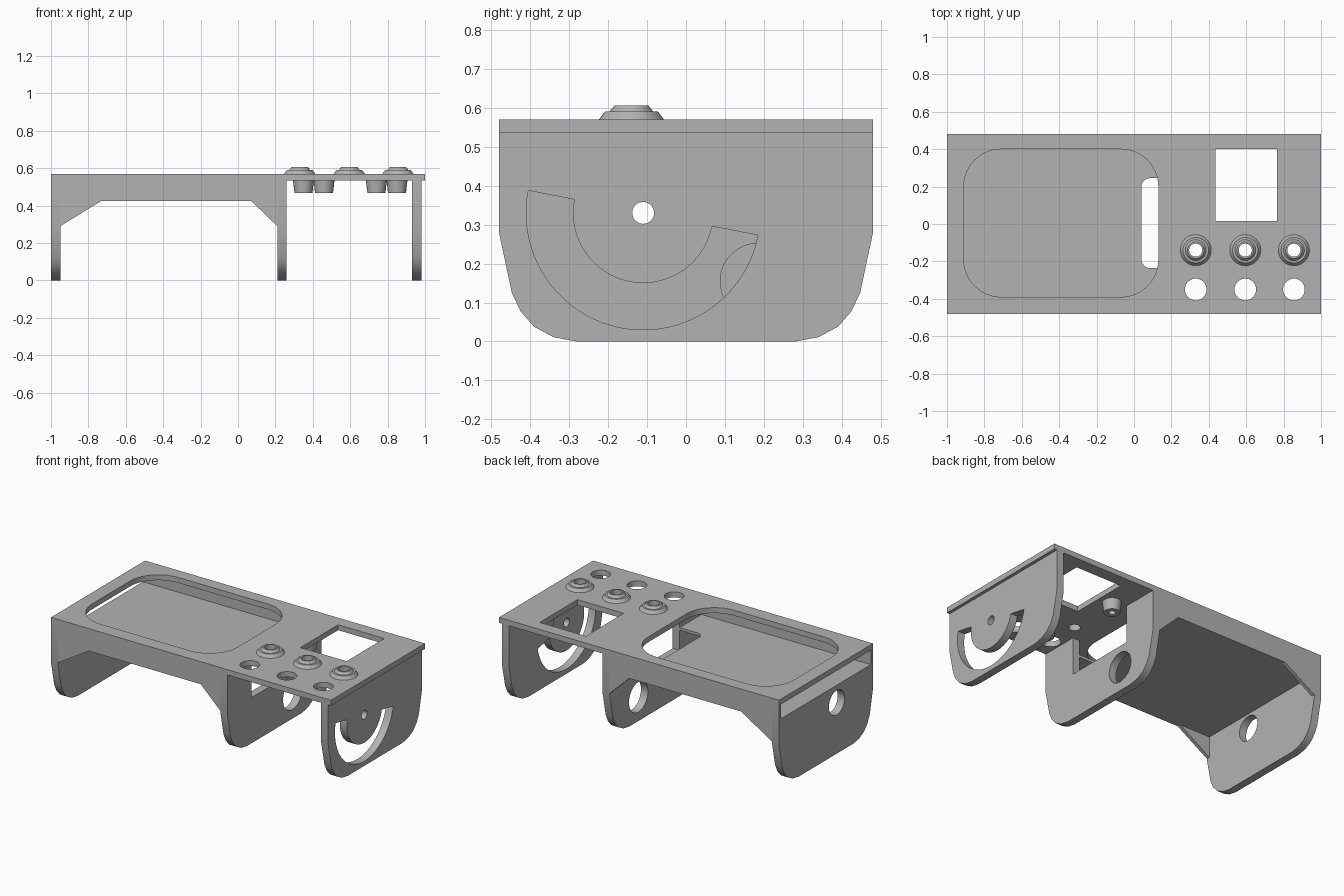
import bpy, bmesh
from math import cos, sin, radians, pi

cube = bpy.data.objects.get("Cube")
if cube:
    bpy.data.objects.remove(cube, do_unlink=True)

# One plain grey plastic
grey = bpy.data.materials.new("grey_plastic")
grey.use_nodes = True
colour = (0.45, 0.45, 0.45, 1)
grey.diffuse_color = colour
grey.node_tree.nodes["Principled BSDF"].inputs["Base Color"].default_value = colour


def arc(cx, cy, r, a0, a1, n=12):
    """Points along an arc, angles in degrees."""
    angles = [radians(a0 + (a1 - a0) * i / n) for i in range(n + 1)]
    return [(cx + r * cos(a), cy + r * sin(a)) for a in angles]


def circle(cx, cy, r, n=40):
    return arc(cx, cy, r, 0, 360, n)[:-1]


def rect(x0, y0, x1, y1):
    return [(x0, y0), (x1, y0), (x1, y1), (x0, y1)]


def rounded(x0, y0, x1, y1, r):
    return (arc(x1 - r, y1 - r, r, 0, 90) + arc(x0 + r, y1 - r, r, 90, 180)
            + arc(x0 + r, y0 + r, r, 180, 270) + arc(x1 - r, y0 + r, r, 270, 360))


def make(name, bm):
    bmesh.ops.recalc_face_normals(bm, faces=bm.faces)
    mesh = bpy.data.meshes.new(name)
    bm.to_mesh(mesh)
    bm.free()
    mesh.materials.append(grey)
    obj = bpy.data.objects.new(name, mesh)
    bpy.context.collection.objects.link(obj)
    return obj


def prism(name, outline, axis, lo, hi):
    """Extrude a 2D outline along one axis."""
    place = {"x": lambda p, t: (t, p[0], p[1]),
             "y": lambda p, t: (p[0], t, p[1]),
             "z": lambda p, t: (p[0], p[1], t)}[axis]
    bm = bmesh.new()
    bottom = [bm.verts.new(place(p, lo)) for p in outline]
    top = [bm.verts.new(place(p, hi)) for p in outline]
    bm.faces.new(bottom)
    bm.faces.new(top)
    for i in range(len(outline)):
        j = (i + 1) % len(outline)
        bm.faces.new((bottom[i], bottom[j], top[j], top[i]))
    return make(name, bm)


def lathe(name, profile, x, y, n=40):
    """Revolve a closed (radius, z) profile into a ring."""
    bm = bmesh.new()
    rings = [[bm.verts.new((x + r * cos(2 * pi * k / n), y + r * sin(2 * pi * k / n), z))
              for r, z in profile] for k in range(n)]
    m = len(profile)
    for k in range(n):
        a, b = rings[k], rings[(k + 1) % n]
        for i in range(m):
            j = (i + 1) % m
            bm.faces.new((a[i], b[i], b[j], a[j]))
    return make(name, bm)


def cut(obj, *cutters):
    """Subtract the cutters, bake the result and delete them."""
    for c in cutters:
        c.hide_render = True
        mod = obj.modifiers.new("cut", "BOOLEAN")
        mod.operation = "DIFFERENCE"
        mod.solver = "EXACT"
        mod.object = c
    deps = bpy.context.evaluated_depsgraph_get()
    mesh = bpy.data.meshes.new_from_object(obj.evaluated_get(deps))
    obj.modifiers.clear()
    obj.data = mesh
    for c in cutters:
        bpy.data.objects.remove(c, do_unlink=True)


PLATE, TOP, HALF = 0.535, 0.57, 0.48
BUTTON_X = (0.33, 0.595, 0.855)
BUTTON_Y, HOLE_Y = -0.14, -0.35
PIVOT = (-0.11, 0.33)

# Top plate with screen window, square window, round holes and button bores
plate = prism("top_plate", rect(-1, -HALF, 1, HALF), "z", PLATE, TOP)
openings = [rounded(-0.91, -0.39, 0.13, 0.4, 0.2), rect(0.435, 0.015, 0.765, 0.4)]
for x in BUTTON_X:
    openings += [circle(x, HOLE_Y, 0.058), circle(x, BUTTON_Y, 0.035)]
cut(plate, *[prism("cutter", o, "z", 0.5, 0.6) for o in openings])

# Three upright walls sharing one outline
right_side = [(HALF, PLATE), (HALF, 0.28), (0.447, 0.125)]
corner = [(0.425, 0.078), (0.39, 0.038), (0.34, 0.011), (0.28, 0)]
half = right_side + corner
outline = half + [(-y, z) for y, z in reversed(half)]
left_wall = prism("tray_end_wall", outline, "x", -1, -0.95)
middle_wall = prism("middle_wall", outline, "x", 0.21, 0.26)
right_wall = prism("pivot_wall", outline, "x", 0.93, 0.98)

# Tray end: slide-in slot and round hole
cut(left_wall,
    prism("cutter", rect(-0.458, 0.442, 0.458, 0.6), "x", -1.1, -0.9),
    prism("cutter", circle(*PIVOT, 0.08), "x", -1.1, -0.9))

# Middle: wide cable opening and round hole
cut(middle_wall,
    prism("cutter", rect(-0.235, 0.295, 0.245, 0.6), "x", 0.1, 0.4),
    prism("cutter", circle(0.185, 0.155, 0.097), "x", 0.1, 0.4))

# Pivot wall: small hole and half-ring slot
ring = arc(*PIVOT, 0.3, 169, 349, 40) + arc(*PIVOT, 0.18, 349, 169, 40)
cut(right_wall,
    prism("cutter", circle(*PIVOT, 0.028), "x", 0.9, 1.1),
    prism("cutter", ring, "x", 0.9, 1.1))

# Tray floor with cable slot next to the middle wall
floor = prism("tray_floor", rect(-0.95, -0.458, 0.21, 0.458), "z", 0.425, 0.442)
cut(floor, prism("cutter", rounded(0.04, -0.235, 0.3, 0.245, 0.045), "z", 0.3, 0.5))

# Tray side skirts with sloped gussets
skirt = [(-0.95, PLATE), (-0.95, 0.29), (-0.73, 0.425), (0.07, 0.425), (0.21, 0.29), (0.21, PLATE)]
prism("front_skirt", skirt, "y", -HALF, -0.458)
prism("back_skirt", skirt, "y", 0.458, HALF)

# Stepped button collars
collar = [(0.035, TOP), (0.083, TOP), (0.068, 0.59), (0.056, 0.59), (0.044, 0.605), (0.035, 0.605)]
rounds = [lathe("button_collar", collar, x, BUTTON_Y) for x in BUTTON_X]

# Hollow screw posts under the plate
post = [(0.02, PLATE), (0.056, PLATE), (0.048, 0.467), (0.02, 0.467)]
for x, y in ((0.35, 0.22), (0.85, 0.22), (0.46, -0.24), (0.74, -0.24)):
    rounds.append(lathe("screw_post", post, x, y))

# Smooth the curved surfaces, keep hard edges
bpy.ops.object.select_all(action="DESELECT")
for obj in rounds + [plate, left_wall, middle_wall, right_wall, floor]:
    obj.select_set(True)
    bpy.context.view_layer.objects.active = obj
bpy.ops.object.shade_smooth_by_angle(angle=radians(25))
